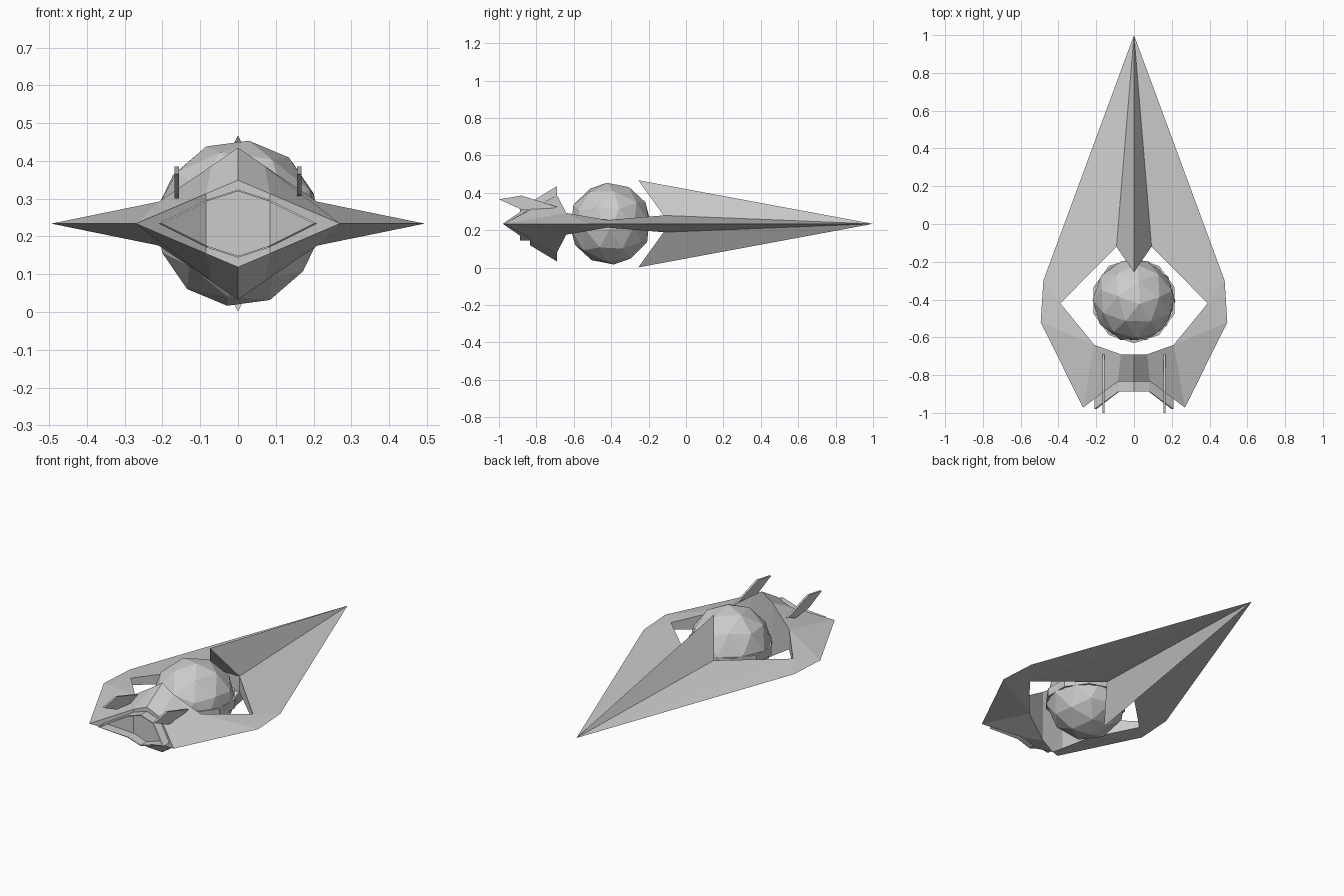
import bpy, bmesh, math
from mathutils import Vector

if "Cube" in bpy.data.objects:
    bpy.data.objects.remove(bpy.data.objects["Cube"])

ZC = 0.234  # height of the ship's mid plane


def make(name, build):
    bm = bmesh.new()
    build(bm)
    bmesh.ops.remove_doubles(bm, verts=bm.verts[:], dist=1e-4)
    bmesh.ops.recalc_face_normals(bm, faces=bm.faces[:])
    me = bpy.data.meshes.new(name)
    bm.to_mesh(me)
    bm.free()
    ob = bpy.data.objects.new(name, me)
    ob.location.z = ZC
    bpy.context.collection.objects.link(ob)
    return ob


def quarters(faces):
    """Builder: repeat faces of one quarter across the x and z planes."""
    def build(bm):
        for sx in (1, -1):
            for sz in (1, -1):
                for f in faces:
                    vs = [bm.verts.new((x * sx, y, z * sz)) for x, y, z in f]
                    bm.faces.new(vs if sx * sz > 0 else vs[::-1])
    return build


def flat(p):
    return (p[0], p[1], 0)


def wall(a, b):
    """Vertical wall from edge a-b down to the mid plane."""
    pts = [a, b]
    for p in (flat(b), flat(a)):
        if p not in pts:
            pts.append(p)
    return pts


# Shared corner points of the upper right quarter
nose = (0, 1, 0)
wing_a, wing_b, tail = (.48, -.30, 0), (.494, -.52, 0), (.27, -.972, 0)
neck, neck_mid = (.093, -.12, .045), (0, -.12, .045)
gap, hip = (.39, -.42, .02), (.21, -.64, .058)
arch, crest = (.07, -.69, .153), (0, -.69, .201)
rim, rim_top = (.085, -.833, .079), (0, -.833, .115)
peak = (0, -.255, .233)

# Flat pointed hull with the opening around the orb
make("hull", quarters([
    (nose, neck, gap), (nose, gap, wing_a), (wing_a, gap, wing_b),
    (wing_b, gap, hip), (wing_b, hip, tail),
    wall(neck_mid, neck), wall(neck, gap), wall(gap, hip)]))

# Upper and lower nose spines
make("nose_spines", quarters([(nose, peak, neck), (peak, neck_mid, neck)]))

# Engine housing with front wall and bent rear panel
make("engine_housing", quarters([
    (tail, hip, arch, rim), (rim, arch, crest, rim_top),
    wall(hip, arch), wall(arch, crest),
    wall(rim_top, rim), wall(rim, tail)]))

# Thin nozzle collar following the bent rear panel
prof = [(0, .09, -.833, -.888), (.083, .063, -.833, -.888), (.21, 0, -.92, -.98)]
k = .95
collar = []
for a, b in zip(prof, prof[1:]):
    def pt(p, s, end):
        return (p[0] * s, p[2 + end], p[1] * s)
    collar += [(pt(a, 1, 0), pt(b, 1, 0), pt(b, 1, 1), pt(a, 1, 1)),
               (pt(a, 1, 1), pt(b, 1, 1), pt(b, k, 1), pt(a, k, 1)),
               (pt(a, k, 1), pt(b, k, 1), pt(b, k, 0), pt(a, k, 0))]
make("nozzle_collar", quarters(collar))


# Swept tail fins
def fins(bm):
    side = [(-1, .131), (-.88, .151), (-.69, .091), (-.76, .066), (-.88, .076)]
    for s in (1, -1):
        f = bm.faces.new([bm.verts.new((s * .162 - .006, y, z)) for y, z in side])
        ex = bmesh.ops.extrude_face_region(bm, geom=[f])["geom"]
        bmesh.ops.translate(bm, vec=(.012, 0, 0),
                            verts=[v for v in ex if isinstance(v, bmesh.types.BMVert)])


make("tail_fins", fins)

# Low-poly orb
orb = make("orb", lambda bm: bmesh.ops.create_icosphere(bm, subdivisions=2, radius=.221))
orb.location = (0, -.405, .235)
orb.rotation_euler = (.12, .1, .3)


# Ten-sided band around the orb
def band(bm):
    n = 10
    for i in range(n):
        a0, a1 = (math.pi / 2 + 2 * math.pi * j / n for j in (i, i + 1))
        sect = [(.226, -.025), (.226, .025), (.214, .025), (.214, -.025)]
        for j in range(4):
            p, q = sect[j], sect[(j + 1) % 4]
            bm.faces.new([bm.verts.new((r * math.cos(a), r * math.sin(a), z))
                          for (r, z), a in ((p, a0), (p, a1), (q, a1), (q, a0))])


make("orb_band", band).location = (0, -.405, .235)
